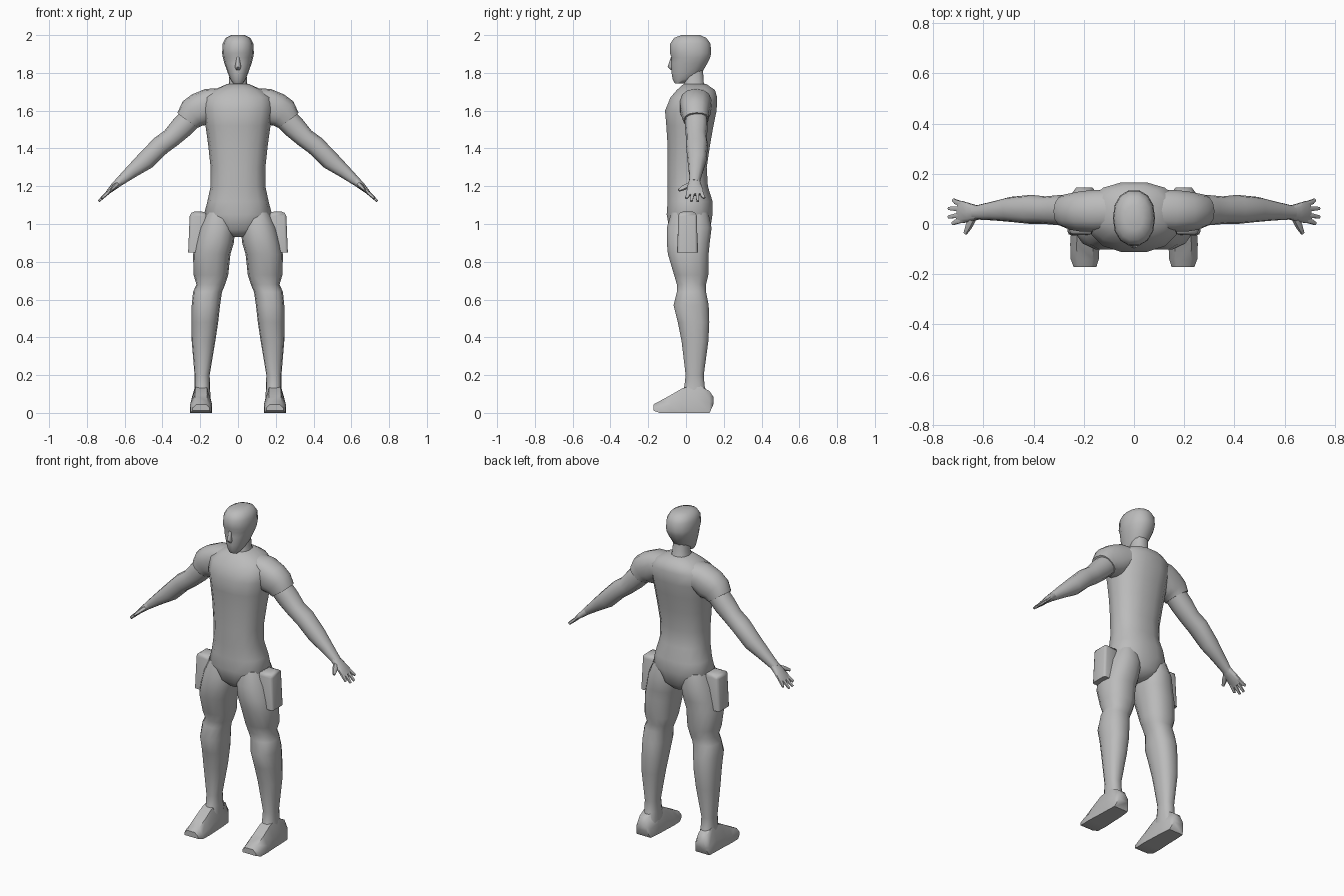
import bpy, bmesh
from math import sin, cos, pi, radians
from mathutils import Vector

cube = bpy.data.objects.get("Cube")
if cube:
    bpy.data.objects.remove(cube, do_unlink=True)

grey = bpy.data.materials.new("plain_grey")
grey.use_nodes = True
colour = (0.5, 0.5, 0.5, 1)
grey.diffuse_color = colour
grey.node_tree.nodes["Principled BSDF"].inputs["Base Color"].default_value = colour
parts = []


def finish(name, bm, mirror=False):
    """Turn a bmesh into a named grey object, optionally mirrored over x."""
    bmesh.ops.recalc_face_normals(bm, faces=bm.faces)
    mesh = bpy.data.meshes.new(name)
    bm.to_mesh(mesh)
    bm.free()
    mesh.materials.append(grey)
    ob = bpy.data.objects.new(name, mesh)
    bpy.context.collection.objects.link(ob)
    if mirror:
        mod = ob.modifiers.new("mirror", "MIRROR")
        mod.use_mirror_merge = False
    parts.append(ob)
    return ob


def oval(centre, u, v, sides=14, power=0.85):
    """Rounded ring spanned by the half axes u and v."""
    pts = []
    for i in range(sides):
        a = 2 * pi * i / sides
        c, s = cos(a), sin(a)
        pts.append(centre + u * (abs(c) ** power * (1 if c > 0 else -1))
                   + v * (abs(s) ** power * (1 if s > 0 else -1)))
    return pts


def level(z, x0, x1, y0, y1, **kw):
    """Horizontal ring inside a box."""
    return oval(Vector(((x0 + x1) / 2, (y0 + y1) / 2, z)),
                Vector(((x1 - x0) / 2, 0, 0)), Vector((0, (y1 - y0) / 2, 0)), **kw)


def loft(name, rings, mirror=False):
    """Skin a row of rings and close both ends."""
    bm = bmesh.new()
    rows = [[bm.verts.new(p) for p in ring] for ring in rings]
    n = len(rows[0])
    for a, b in zip(rows, rows[1:]):
        for i in range(n):
            j = (i + 1) % n
            bm.faces.new((a[i], a[j], b[j], b[i]))
    bm.faces.new(rows[0])
    bm.faces.new(rows[-1])
    return finish(name, bm, mirror)


def limb(name, stations, **kw):
    """Loft along a path in x and z; stations are x, y, z, thickness, depth."""
    path = [Vector(s[:3]) for s in stations]
    rings = []
    for i, s in enumerate(stations):
        d = path[min(i + 1, len(path) - 1)] - path[max(i - 1, 0)]
        up = Vector((-d.z, 0, d.x)).normalized()
        side = up.cross(d).normalized()
        rings.append(oval(path[i], up * s[3], side * s[4], **kw))
    return loft(name, rings, True)


# Torso: z, half width, front y, back y
torso = [(.93, .04, -.05, .09), (.97, .13, -.09, .13), (1.05, .18, -.105, .143),
         (1.12, .162, -.1, .143), (1.2, .145, -.1, .118), (1.3, .145, -.1, .112),
         (1.42, .158, -.1, .13), (1.52, .172, -.107, .148), (1.6, .185, -.114, .165),
         (1.67, .185, -.085, .168), (1.71, .13, -.05, .155), (1.74, .06, -.015, .11)]
loft("torso", [level(z, -w, w, f, b) for z, w, f, b in torso])

# Neck and head
loft("neck", [level(z, -w, w, f, b) for z, w, f, b in
              [(1.70, .065, -.03, .12), (1.75, .047, -.01, .095), (1.83, .045, -.01, .09)]])
head = [(1.745, .026, -.06, -.01), (1.765, .04, -.072, .04), (1.8, .054, -.078, .085),
        (1.85, .072, -.08, .115), (1.88, .08, -.078, .13), (1.905, .084, -.088, .136),
        (1.955, .081, -.086, .132), (1.985, .066, -.065, .11), (2.0, .036, -.025, .075)]
loft("head", [level(z, -w, w, f, b, power=.9) for z, w, f, b in head])
loft("nose", [level(z, -w, w, f, -.06, sides=8) for z, w, f in
              [(1.815, .012, -.08), (1.832, .016, -.097), (1.885, .008, -.08)]])

# Shoulders and short sleeves
limb("sleeves", [(.08, .055, 1.64, .08, .085), (.15, .052, 1.635, .083, .085),
                 (.2, .05, 1.605, .092, .082), (.24, .05, 1.585, .083, .074),
                 (.265, .053, 1.55, .068, .066)])

# Arms
limb("arms", [(.2, .052, 1.61, .06, .06), (.3, .055, 1.51, .06, .06),
              (.355, .055, 1.455, .052, .055), (.41, .058, 1.415, .052, .058),
              (.49, .058, 1.335, .05, .05), (.56, .052, 1.28, .036, .038),
              (.635, .045, 1.218, .022, .027)], sides=12)

# Hands: palm, four fingers and thumb
limb("palms", [(.62, .045, 1.23, .023, .028), (.655, .045, 1.2, .019, .038),
               (.685, .047, 1.172, .012, .046), (.7, .05, 1.155, .009, .042)], sides=10)
fingers = [("index_fingers", .015, .001, .722), ("middle_fingers", .037, .028, .738),
           ("ring_fingers", .06, .062, .738), ("little_fingers", .08, .097, .72)]
for name, y0, y1, tip in fingers:
    limb(name, [(.685, y0, 1.17, .01, .011), (.71, (y0 + y1) / 2, 1.147, .009, .01),
                (tip, y1, 1.858 - tip, .006, .007)], sides=6)
limb("thumbs", [(.64, .025, 1.21, .014, .014), (.658, -.01, 1.193, .012, .014),
                (.672, -.038, 1.178, .006, .008)], sides=6)

# Legs: z, inner x, outer x, front y, back y
leg = [(1.06, .03, .17, -.08, .12), (.98, .015, .205, -.104, .138),
       (.9, .022, .225, -.104, .128), (.84, .04, .238, -.098, .122),
       (.73, .052, .235, -.065, .12), (.68, .068, .22, -.05, .108),
       (.64, .085, .238, -.05, .108), (.57, .095, .245, -.068, .122),
       (.48, .105, .245, -.045, .125), (.38, .12, .245, -.025, .12),
       (.2, .15, .23, -.003, .095), (.14, .148, .23, -.01, .1), (.06, .145, .24, -.04, .13)]
loft("legs", [level(*row) for row in leg], True)

# Feet: y, inner x, outer x, top z, lofted from heel to toe
foot = [(.145, .165, .23, .085), (.125, .15, .245, .115), (.06, .143, .248, .15),
        (-.02, .14, .25, .13), (-.08, .137, .254, .095), (-.14, .14, .252, .062),
        (-.172, .15, .24, .045)]
rings = []
for y, x0, x1, top in foot:
    low = .045 if y > .14 else .012 if y < -.17 else 0
    dx = (x1 - x0) * .22
    rings.append([Vector((x, y, z)) for x, z in
                  [(x0, low), (x1, low), (x1, low + (top - low) * .45), (x1 - dx, top),
                   (x0 + dx, top), (x0, low + (top - low) * .45)]])
loft("feet", rings, True)

# Hip pouches: tapered bevelled boxes
bm = bmesh.new()
bmesh.ops.create_cube(bm, size=1)
for v in bm.verts:
    top = v.co.z > 0
    outer = v.co.x > 0
    v.co = Vector(((.255 if top else .264) if outer else .165,
                   .008 + v.co.y * (.1 if top else .106), 1.066 if top else .85))
upper = [e for e in bm.edges if all(v.co.z > 1 for v in e.verts)]
bmesh.ops.bevel(bm, geom=upper, offset=.025, segments=2, profile=.5, affect='EDGES')
upright = [e for e in bm.edges if abs(e.verts[0].co.z - e.verts[1].co.z) > .15]
bmesh.ops.bevel(bm, geom=upright, offset=.014, segments=2, profile=.5, affect='EDGES')
finish("hip_pouches", bm, True)

# Smooth shading that keeps hard edges
bpy.ops.object.select_all(action='DESELECT')
for ob in parts:
    ob.select_set(True)
bpy.context.view_layer.objects.active = parts[0]
bpy.ops.object.shade_smooth_by_angle(angle=radians(55))
